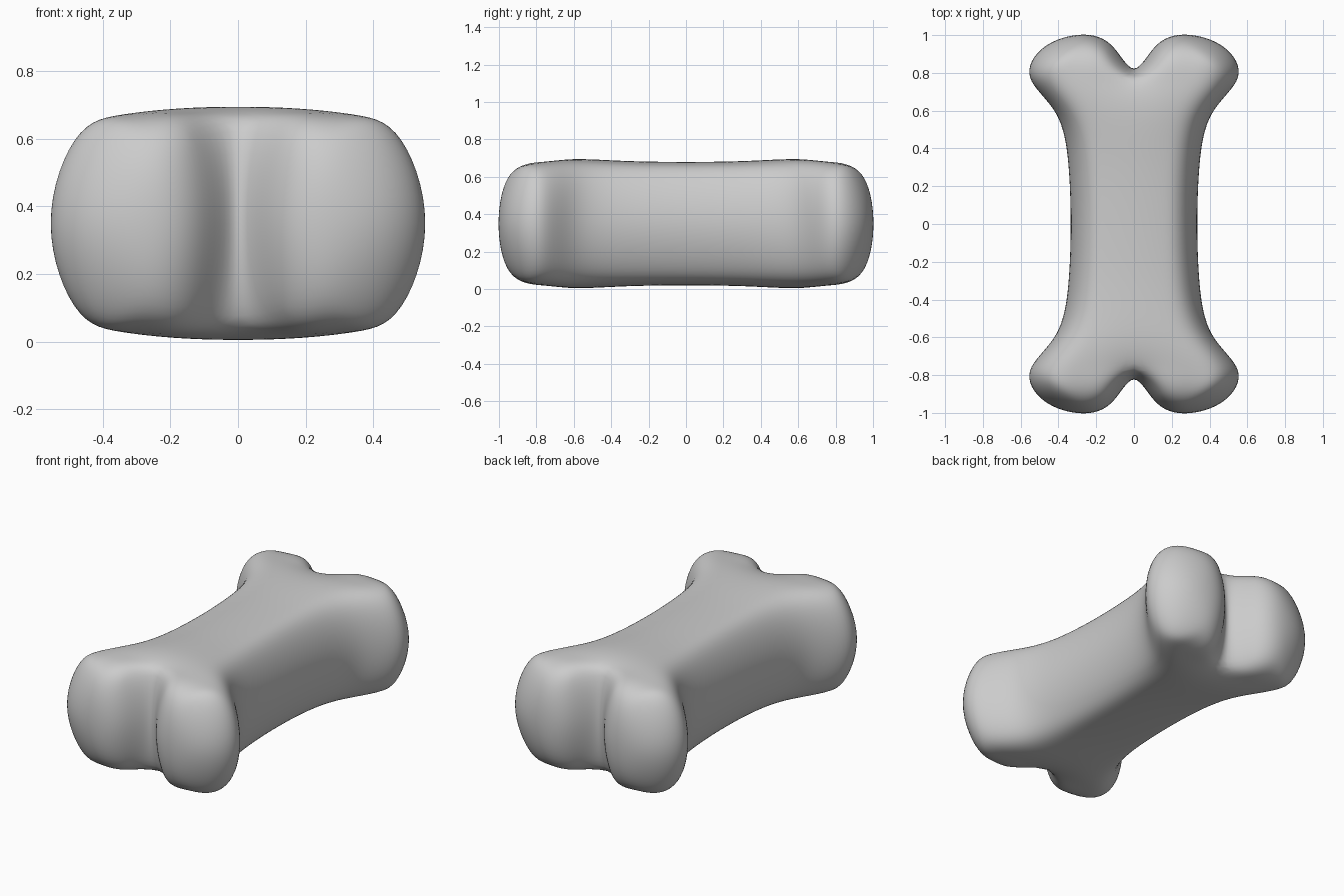
import bpy, bmesh
from mathutils import Vector

if "Cube" in bpy.data.objects:
    bpy.data.objects.remove(bpy.data.objects["Cube"])

MID = 0.35  # height of the horizontal symmetry plane

# One quarter of the bone: upper surface points (x, y, height above mid plane)
top = {
    'c0': (0, 0, .33), 'm0': (.15, 0, .32), 's0': (.268, 0, .25),
    'c1': (0, .32, .335), 'm1': (.155, .32, .325), 's1': (.28, .32, .255),
    'c2': (0, .58, .345), 'm2': (.19, .58, .337), 's2': (.345, .575, .262),
    'lobe': (.29, .77, .327),
    'b': (.465, .765, .26), 'c': (.425, .885, .255), 'd': (.28, .94, .26),
    'e': (.145, .90, .26), 'f': (0, .765, .305),
}
# Outline at the mid plane
rim = {
    's0': (.335, 0, 0), 's1': (.348, .32, 0), 's2': (.415, .59, 0),
    'b': (.55, .775, 0), 'c': (.475, .94, 0), 'd': (.28, 1.0, 0),
    'e': (.115, .945, 0), 'f': (0, .822, 0),
}
quads = ['c0 m0 m1 c1', 'm0 s0 s1 m1', 'c1 m1 m2 c2', 'm1 s1 s2 m2',
         'c2 m2 lobe f', 'm2 s2 b lobe', 'lobe b c d', 'f lobe d e']
edge = ['s0', 's1', 's2', 'b', 'c', 'd', 'e', 'f']

# Mirror the quarter into a closed cage
bm = bmesh.new()
found = {}


def vert(p, sx, sy, sz):
    co = (round(p[0] * sx, 4) + 0.0, round(p[1] * sy, 4) + 0.0, round(MID + p[2] * sz, 4))
    if co not in found:
        found[co] = bm.verts.new(co)
    return found[co]


for sx in (1, -1):
    for sy in (1, -1):
        for sz in (1, -1):
            s = (sx, sy, sz)
            for q in quads:
                bm.faces.new([vert(top[n], *s) for n in q.split()])
            for a, b in zip(edge, edge[1:]):
                bm.faces.new([vert(top[a], *s), vert(rim[a], *s),
                              vert(rim[b], *s), vert(top[b], *s)])
bmesh.ops.recalc_face_normals(bm, faces=bm.faces)
mesh = bpy.data.meshes.new('bone')
bm.to_mesh(mesh)
bm.free()
bone = bpy.data.objects.new('bone', mesh)
bpy.context.collection.objects.link(bone)

# Smooth subdivision
sub = bone.modifiers.new('smooth', 'SUBSURF')
sub.levels = sub.render_levels = 3

# Push the cage outward until the smooth surface passes through the points
goal = [v.co.copy() for v in mesh.vertices]
for _ in range(10):
    bpy.context.view_layer.update()
    ev = bone.evaluated_get(bpy.context.evaluated_depsgraph_get())
    limit = [Vector(ev.data.vertices[i].co) for i in range(len(goal))]
    for v, g, l in zip(mesh.vertices, goal, limit):
        v.co += (g - l) * 0.9
    mesh.update()
    bone.update_tag()

for p in mesh.polygons:
    p.use_smooth = True
